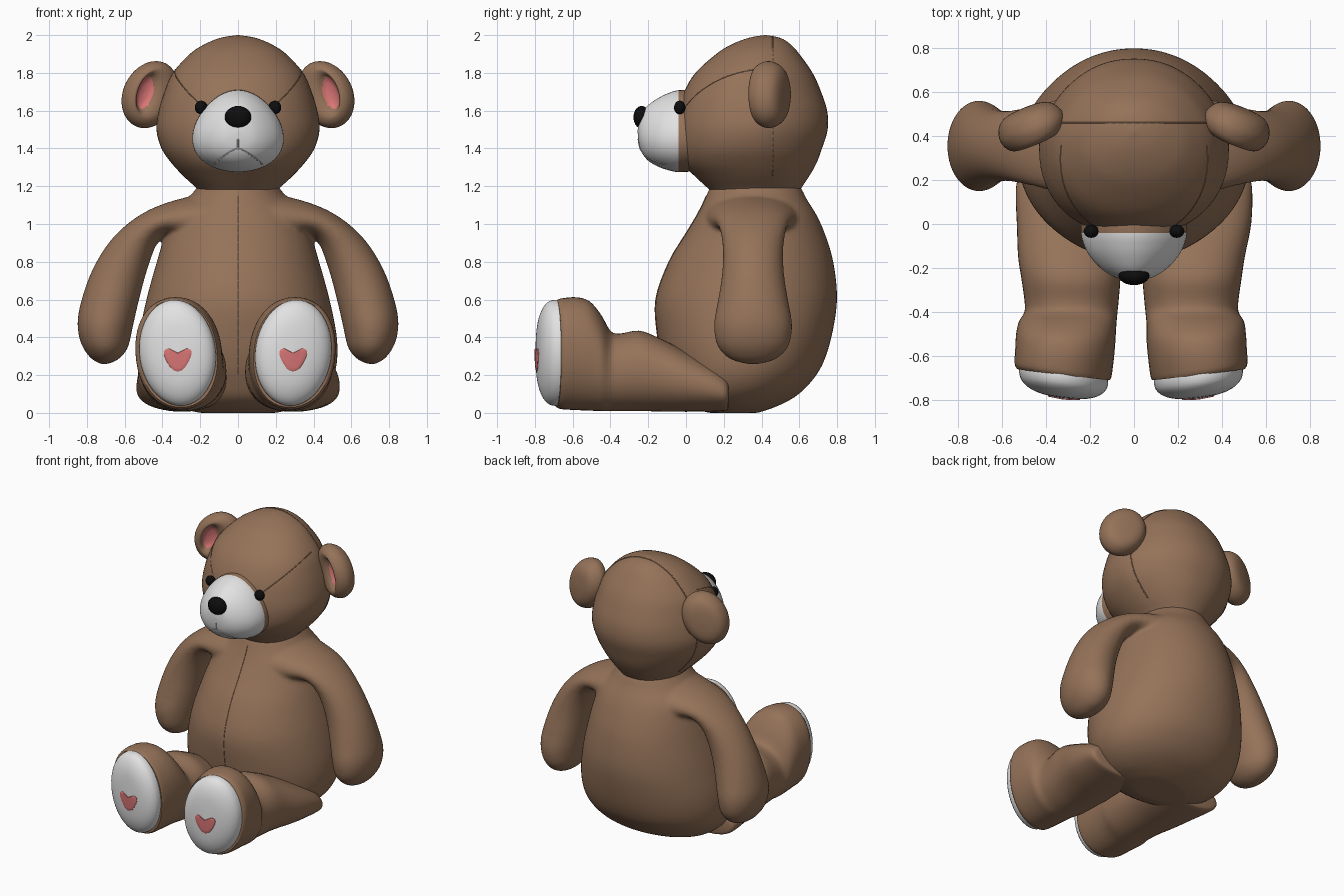
import bpy, bmesh, math
from mathutils import Vector
from mathutils.bvhtree import BVHTree

if "Cube" in bpy.data.objects:
    bpy.data.objects.remove(bpy.data.objects["Cube"])


def material(name, rgb):
    m = bpy.data.materials.new(name)
    m.diffuse_color = (*rgb, 1)
    m.use_nodes = True
    m.node_tree.nodes["Principled BSDF"].inputs["Base Color"].default_value = m.diffuse_color
    return m


BROWN = material("brown_fur", (0.30, 0.17, 0.10))
WHITE = material("white_fur", (0.76, 0.76, 0.76))
PINK = material("pink_felt", (0.70, 0.18, 0.18))
BLACK = material("black_plastic", (0.004, 0.004, 0.004))


def make_object(name, bm, *mats):
    bmesh.ops.recalc_face_normals(bm, faces=bm.faces)
    me = bpy.data.meshes.new(name)
    bm.to_mesh(me)
    bm.free()
    for m in mats:
        me.materials.append(m)
    ob = bpy.data.objects.new(name, me)
    bpy.context.collection.objects.link(ob)
    return ob


def smooth_rows(rows, steps):
    """Catmull-Rom interpolation of rows of numbers."""
    out = []
    for i in range(len(rows) - 1):
        a, b, c, d = (rows[min(max(i + k, 0), len(rows) - 1)] for k in (-1, 0, 1, 2))
        for j in range(steps):
            t = j / steps
            out.append([0.5 * (2 * q + (r - p) * t + (2 * p - 5 * q + 4 * r - s) * t * t
                               + (3 * q - p - 3 * r + s) * t ** 3)
                        for p, q, r, s in zip(a, b, c, d)])
    return out + [list(rows[-1])]


def loft(name, rows, mats, segs=48, steps=4, power=2.0, egg=0.0, rule=None):
    """Skin rings given as centre, U axis and V axis (nine numbers a row)."""
    bm = bmesh.new()
    rings = []
    for row in smooth_rows(rows, steps):
        c, u, v = Vector(row[:3]), Vector(row[3:6]), Vector(row[6:])
        ring = []
        for k in range(segs):
            a = 2 * math.pi * k / segs
            x, y = (math.copysign(abs(f) ** (2 / power), f) for f in (math.cos(a), math.sin(a)))
            ring.append(bm.verts.new(c + u * x * (1 - egg * y) + v * y))
        rings.append(ring)
    for r0, r1 in zip(rings, rings[1:]):
        for k in range(segs):
            n = (k + 1) % segs
            bm.faces.new((r0[k], r0[n], r1[n], r1[k]))
    bm.faces.new(rings[0])
    bm.faces.new(rings[-1])
    if rule:
        for f in bm.faces:
            f.material_index = rule(f.calc_center_median())
    return make_object(name, bm, *mats)


def upright(name, table, power):
    """Loft up z from rows of height, half width, front y, back y."""
    return loft(name, [(0, (f + b) / 2, z, w, 0, 0, 0, (b - f) / 2, 0) for z, w, f, b in table],
                [BROWN], segs=64, power=power)


def ball(name, loc, size, mat):
    bm = bmesh.new()
    bmesh.ops.create_uvsphere(bm, u_segments=24, v_segments=14, radius=1)
    bmesh.ops.scale(bm, vec=size, verts=bm.verts)
    bmesh.ops.translate(bm, vec=loc, verts=bm.verts)
    return make_object(name, bm, mat)


def tree(ob):
    me = ob.data
    return BVHTree.FromPolygons([v.co for v in me.vertices], [p.vertices for p in me.polygons])


def seam(name, bvh, rays, mat, radius):
    """Thin stitched line laid on a surface along the given rays."""
    hits = [bvh.ray_cast(Vector(o), Vector(d).normalized())[0] for o, d in rays]
    hits = [h for h in hits if h]
    cu = bpy.data.curves.new(name, 'CURVE')
    cu.dimensions = '3D'
    cu.bevel_depth = radius
    cu.bevel_resolution = 1
    sp = cu.splines.new('POLY')
    sp.points.add(len(hits) - 1)
    for p, h in zip(sp.points, hits):
        p.co = (*h, 1)
    cu.materials.append(mat)
    bpy.context.collection.objects.link(bpy.data.objects.new(name, cu))


# Torso: pear shape, and head
body = upright("body", [
    (0.0, 0.20, 0.12, 0.38), (0.03, 0.33, 0.03, 0.47), (0.08, 0.42, -0.04, 0.57),
    (0.15, 0.485, -0.08, 0.65), (0.25, 0.522, -0.12, 0.72), (0.40, 0.524, -0.15, 0.77),
    (0.60, 0.485, -0.16, 0.80), (0.80, 0.43, -0.09, 0.78), (0.95, 0.385, 0.0, 0.735),
    (1.05, 0.345, 0.06, 0.69), (1.13, 0.27, 0.10, 0.64), (1.19, 0.22, 0.125, 0.61),
    (1.25, 0.18, 0.17, 0.56)], 2.05)
head = upright("head", [
    (1.15, 0.19, 0.16, 0.58), (1.19, 0.22, 0.115, 0.61), (1.25, 0.285, 0.05, 0.65),
    (1.32, 0.35, -0.02, 0.69), (1.40, 0.405, -0.05, 0.72), (1.50, 0.432, -0.055, 0.75),
    (1.60, 0.42, -0.04, 0.747), (1.70, 0.39, -0.01, 0.715), (1.80, 0.345, 0.05, 0.67),
    (1.90, 0.255, 0.16, 0.60), (1.95, 0.18, 0.24, 0.555), (1.985, 0.095, 0.33, 0.50),
    (2.0, 0.004, 0.415, 0.425)], 2.2)
for vert in head.data.vertices:      # narrower towards the back
    vert.co.x *= 1 - 0.4 * max(0, vert.co.y - 0.4)

# Muzzle: egg-shaped dome on a brown collar, from y, half width, bottom z, top z
muzzle = loft("muzzle", [
    (0, y, (b + t) / 2, w, 0, 0, 0, 0, (t - b) / 2) for y, w, b, t in [
        (0.06, 0.235, 1.28, 1.71), (-0.04, 0.237, 1.275, 1.708), (-0.10, 0.222, 1.287, 1.69),
        (-0.15, 0.195, 1.305, 1.665), (-0.20, 0.15, 1.335, 1.63), (-0.235, 0.10, 1.38, 1.59),
        (-0.25, 0.055, 1.43, 1.55), (-0.256, 0.003, 1.487, 1.493)]],
    [WHITE, BROWN], egg=0.2, rule=lambda p: int(p.y > -0.04))
ball("nose", (0, -0.235, 1.565), (0.07, 0.043, 0.06), BLACK)

# Stitched seams and mouth
head_tree, body_tree, muzzle_tree = tree(head), tree(body), tree(muzzle)
seam("body_seam", body_tree, [((0, 0.32, 0.2 + 0.05 * i), (0, -1, 0)) for i in range(20)], BROWN, 0.003)
seam("crown_seam", head_tree, [((0, 0.46, 1.55), (math.cos(a), 0, math.sin(a)))
                               for a in (math.radians(-48 + 276 * i / 60) for i in range(61))], BROWN, 0.004)
seam("philtrum", muzzle_tree, [((0, -1, 1.45 - 0.01 * i), (0, 1, 0)) for i in range(6)], WHITE, 0.004)

arms = []
for s, side in ((-1, "left"), (1, "right")):
    seam(side + "_brow_seam", head_tree,
         [((0, 0.345, 1.55), (s * (0.2 + 0.16 * t), -0.345 + 0.36 * t, 0.08 + 0.21 * t))
          for t in (i / 12 for i in range(13))], BROWN, 0.003)
    seam(side + "_mouth_line", muzzle_tree,
         [((s * 0.13 * t, -1, 1.40 - 0.085 * t ** 1.4), (0, 1, 0))
          for t in (i / 10 for i in range(11))], WHITE, 0.004)
    ball(side + "_eye", (s * 0.195, -0.033, 1.617), (0.034, 0.03, 0.036), BLACK)

    # Ear: dished disc turned inward, narrow pink hollow; radius, depth, hollow amount
    c = Vector((s * 0.467, 0.445, 1.685))
    u = Vector((s * 0.155 * math.cos(0.4), -0.155 * math.sin(0.4), 0))
    v = Vector((-s * 0.03, 0, 0.177))
    n = Vector((-s * math.sin(0.4), -math.cos(0.4), 0))

    def hollow(p):
        d = p - c - u * 0.3
        x, z = d.dot(u) / u.length_squared, (p.z - c.z - 0.01) / 0.177
        return int(d.dot(n) > 0 and math.hypot((x + 0.19 * z) / 0.62, z) < 0.475)

    loft(side + "_ear", [
        (*(c + n * h + u * 0.3 * k + Vector((0, 0, 0.01 * k))), *(u * r * (1 - 0.38 * k)),
         *((v - Vector((s * 0.015 * k, 0, 0))) * r)) for r, h, k in [
            (0.01, -0.09, 0), (0.55, -0.082, 0), (0.85, -0.055, 0), (1.0, 0.0, 0), (0.93, 0.05, 0.1),
            (0.75, 0.075, 0.4), (0.6, 0.07, 0.8), (0.48, 0.05, 1), (0.3, 0.035, 1), (0.01, 0.03, 1)]],
         [BROWN, PINK], rule=hollow)

    # Arm: outer x, z and inner x, z of each ring, then depth radius
    arms.append(loft(side + "_arm", [
        (s * (a + p) / 2, 0.355, (b + q) / 2, s * (a - p) / 2, 0, (b - q) / 2, 0, r, 0)
        for a, b, p, q, r in [
            (0.18, 1.16, 0.12, 0.90, 0.26), (0.32, 1.13, 0.25, 0.91, 0.23),
            (0.46, 1.08, 0.36, 0.94, 0.195), (0.58, 1.005, 0.425, 0.90, 0.172),
            (0.685, 0.90, 0.467, 0.80, 0.16), (0.77, 0.76, 0.503, 0.68, 0.166),
            (0.825, 0.61, 0.533, 0.56, 0.188), (0.85, 0.48, 0.558, 0.45, 0.207),
            (0.832, 0.37, 0.583, 0.345, 0.19), (0.784, 0.294, 0.63, 0.286, 0.13),
            (0.735, 0.262, 0.68, 0.262, 0.05), (0.712, 0.257, 0.708, 0.257, 0.004)]], [BROWN]))

    # Leg: y, centre x, half width, top z, bottom z, skew of the sole
    foot_x, thigh_x = (0.32, 0.287) if s < 0 else (0.293, 0.264)
    loft(side + "_leg", [
        (s * x, y, (t + b) / 2, s * w, k * w, 0, s * k * 0.15, 0, (t - b) / 2) for y, x, w, t, b, k in [
            (0.225, 0.30, 0.19, 0.18, 0.03, 0), (0.21, 0.30, 0.226, 0.205, 0.012, 0),
            (0.14, 0.30, 0.238, 0.255, 0.008, 0), (0.0, 0.296, 0.237, 0.325, 0.006, 0),
            (-0.15, thigh_x + 0.008, 0.232, 0.40, 0.008, 0), (-0.25, thigh_x, 0.225, 0.435, 0.01, 0),
            (-0.35, thigh_x - 0.003, 0.214, 0.42, 0.01, 0), (-0.40, thigh_x, 0.212, 0.435, 0.01, 0),
            (-0.45, thigh_x + 0.015, 0.222, 0.52, 0.01, 0.02), (-0.51, foot_x - 0.01, 0.226, 0.59, 0.012, 0.05),
            (-0.58, foot_x - 0.005, 0.225, 0.612, 0.015, 0.08),
            (-0.66, foot_x + 0.002, 0.22, 0.606, 0.02, 0.12),
            (-0.685, foot_x, 0.21, 0.595, 0.03, 0.12)]], [BROWN], power=2.15)

    # Sole pad: domed cap
    pad = loft(side + "_foot_pad", [
        (s * foot_x, y, 0.318, s * w, 0.12 * w, 0, s * h * 0.06, 0, h) for y, w, h in [
            (-0.66, 0.2, 0.277), (-0.70, 0.202, 0.28), (-0.735, 0.19, 0.265),
            (-0.765, 0.155, 0.22), (-0.785, 0.095, 0.145), (-0.794, 0.003, 0.004)]], [WHITE])

    # Heart patch: blunt thin plate wrapped on the sole
    half = smooth_rows([(0, 0.030), (0.025, 0.043), (0.05, 0.054), (0.07, 0.044), (0.072, 0.02),
                        (0.055, -0.02), (0.028, -0.057), (0, -0.068)], 4)
    outline = half + [(-x, z) for x, z in half[-2:0:-1]]
    pad_tree = tree(pad)
    bm = bmesh.new()
    rings = []
    for scale, lift in ((0.02, 0.005), (0.35, 0.005), (0.7, 0.005), (0.95, 0.005), (1, 0.003), (1, -0.004)):
        rings.append([bm.verts.new(pad_tree.ray_cast(
            Vector((s * (foot_x - 0.001) + x * scale, -2, 0.287 + z * scale)),
            Vector((0, 1, 0)))[0] - Vector((0, lift, 0))) for x, z in outline])
    for r0, r1 in zip(rings, rings[1:]):
        for k in range(len(outline)):
            bm.faces.new((r0[k], r0[k - 1], r1[k - 1], r1[k]))
    bm.faces.new(rings[0])
    make_object(side + "_heart", bm, PINK)

# Smooth shading with sharp creases kept
for ob in bpy.data.objects:
    ob.select_set(ob.type == 'MESH')
bpy.context.view_layer.objects.active = body
bpy.ops.object.shade_smooth_by_angle(angle=math.radians(50))

# Melt the arms into the shoulders
bpy.ops.object.select_all(action='DESELECT')
for ob in [body] + arms:
    ob.select_set(True)
bpy.context.view_layer.objects.active = body
bpy.ops.object.join()
body.name = "body_and_arms"
remesh = body.modifiers.new("weld", 'REMESH')
remesh.mode = 'VOXEL'
remesh.voxel_size = 0.01
remesh.use_smooth_shade = True
soften = body.modifiers.new("soften", 'SMOOTH')
soften.factor = 0.5
soften.iterations = 24
for name in ("weld", "soften"):
    bpy.ops.object.modifier_apply(modifier=name)
